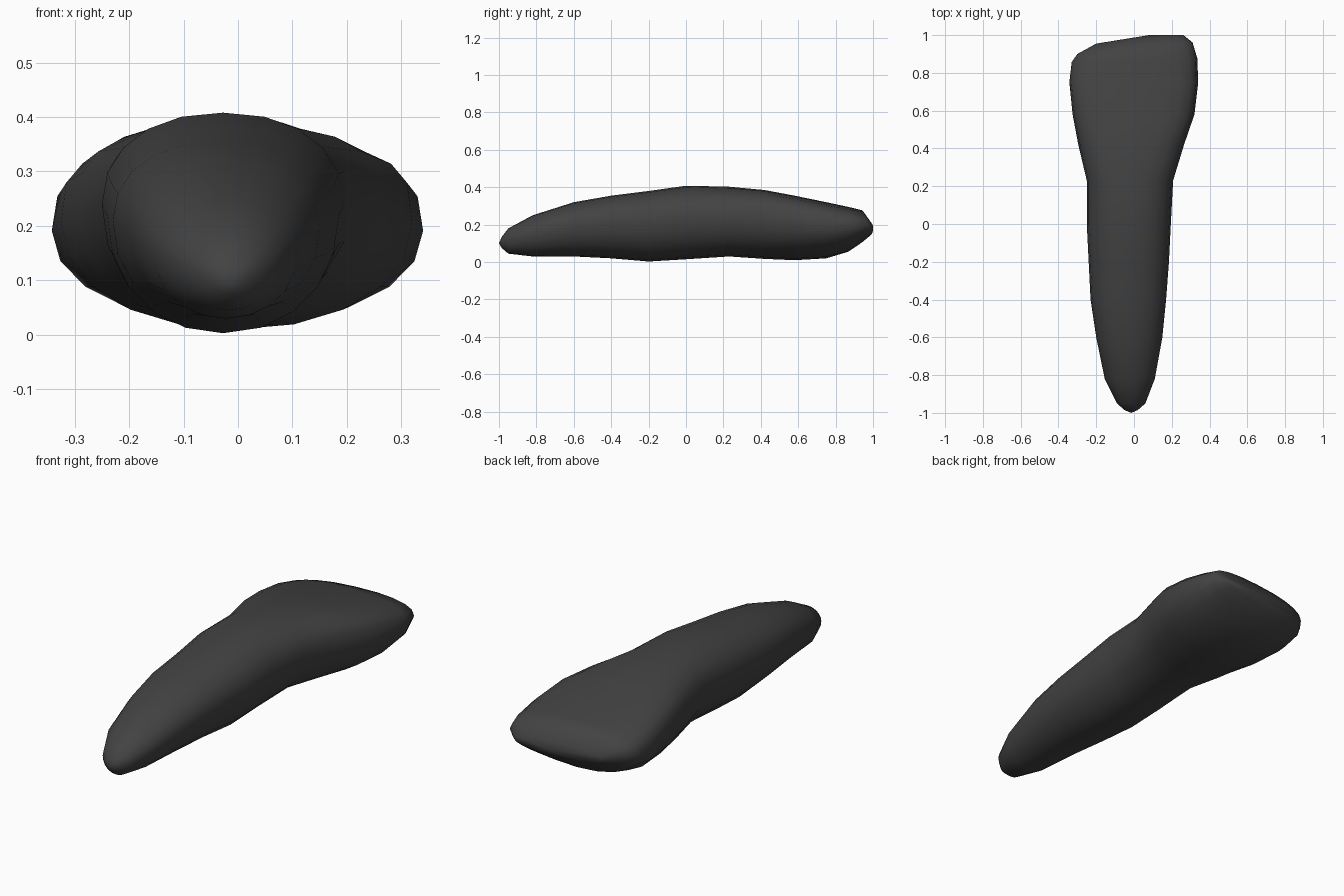
import bpy, bmesh, math

cube = bpy.data.objects.get("Cube")
if cube:
    bpy.data.objects.remove(cube, do_unlink=True)

# Dark grey enamel
mat = bpy.data.materials.new("dark grey")
mat.use_nodes = True
grey = (0.055, 0.055, 0.055, 1)
mat.diffuse_color = grey
mat.node_tree.nodes["Principled BSDF"].inputs["Base Color"].default_value = grey

# Cross-sections from root tip to biting edge:
# y, right x, left x, bottom z, top z, upper squareness, tilt
SECTIONS = [
    (-.985, -.05, .02, .075, .135, 2, 0),
    (-.95, -.09, .06, .045, .18, 2, 0),
    (-.82, -.155, .11, .03, .25, 2, 0),
    (-.6, -.2, .15, .03, .32, 2.1, 0),
    (-.4, -.23, .17, .02, .355, 2.2, 0),
    (-.2, -.24, .185, .003, .38, 2.2, 0),
    (0, -.25, .195, .015, .408, 2.2, 0),
    (.23, -.25, .207, .03, .403, 2.3, 0),
    (.42, -.295, .265, .017, .385, 2.9, 0),
    (.58, -.325, .32, .01, .355, 3.3, 0),
    (.75, -.342, .34, .02, .32, 3.3, 0),
    (.87, -.33, .335, .055, .295, 2.8, .03),
    (.94, -.3, .31, .1, .28, 2.4, .1),
    (.985, -.2, .26, .14, .215, 2, .1),
]
SIDES = 20


def power(v, squareness):
    return math.copysign(abs(v) ** (2 / squareness), v)


# Tooth: rounded sections lofted together and closed at both ends
bm = bmesh.new()
rings = []
for y, x0, x1, z0, z1, square, tilt in SECTIONS:
    mid_x, half = (x0 + x1) / 2, (x1 - x0) / 2
    mid_z = z0 + (z1 - z0) * .57
    ring = []
    for i in range(SIDES):
        a = math.tau * i / SIDES
        c, s = math.cos(a), math.sin(a)
        n = square if s > 0 else 2.1
        x = mid_x + half * power(c, n)
        z = mid_z + (z1 - mid_z if s > 0 else mid_z - z0) * power(s, n)
        ring.append(bm.verts.new((x, y + tilt * (x - .1), z)))
    rings.append(ring)

for a, b in zip(rings, rings[1:]):
    for i in range(SIDES):
        j = (i + 1) % SIDES
        bm.faces.new((a[i], a[j], b[j], b[i]))
for ring, point in ((rings[0], (-.015, -1, .1)), (rings[-1], (.08, 1, .175))):
    tip = bm.verts.new(point)
    for i in range(SIDES):
        bm.faces.new((ring[i], ring[(i + 1) % SIDES], tip))
bmesh.ops.recalc_face_normals(bm, faces=bm.faces)
for f in bm.faces:
    f.smooth = True

mesh = bpy.data.meshes.new("tooth")
bm.to_mesh(mesh)
bm.free()
mesh.materials.append(mat)
tooth = bpy.data.objects.new("tooth", mesh)
bpy.context.collection.objects.link(tooth)
